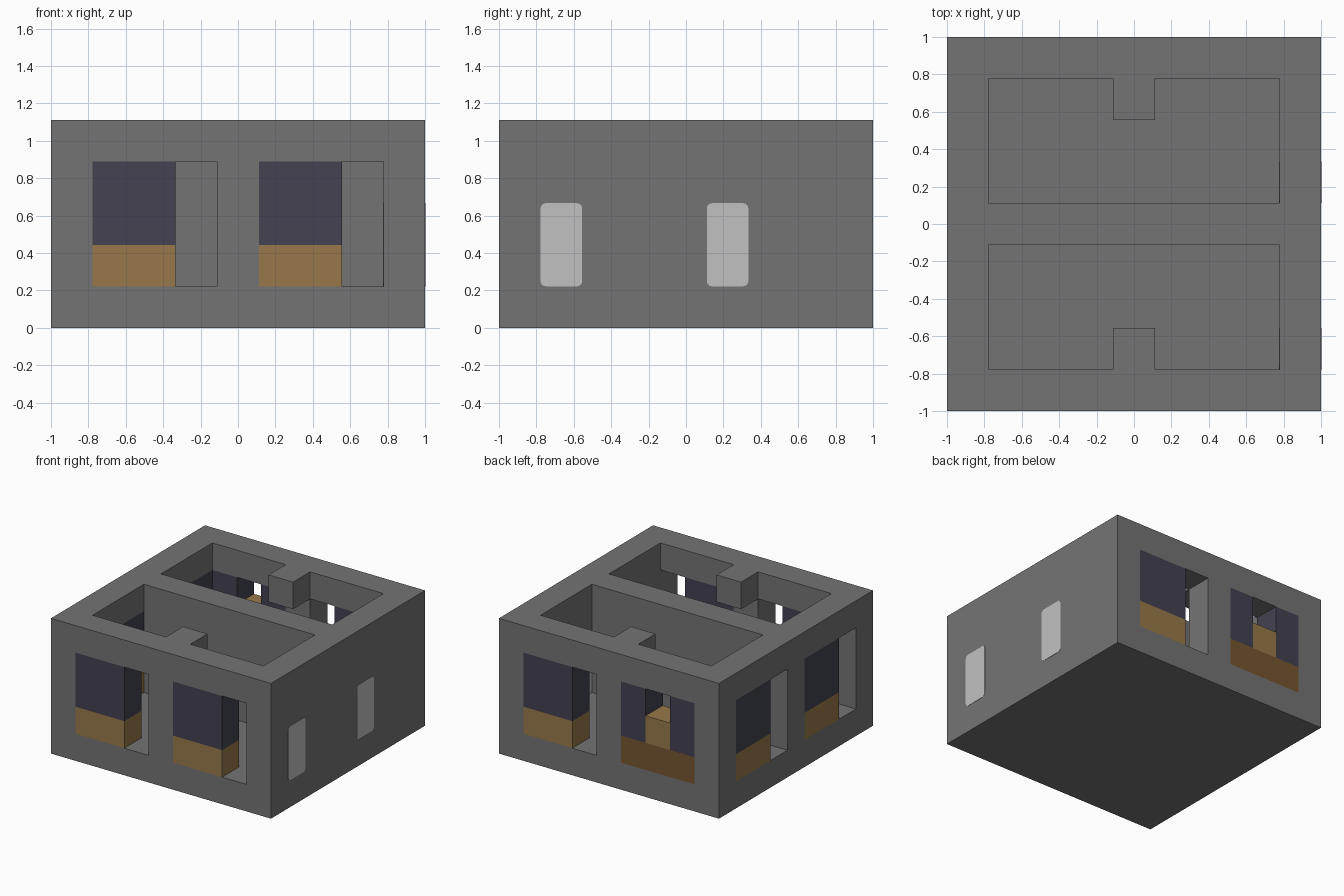
import bpy
import bmesh
from mathutils import Vector

default_cube = bpy.data.objects.get("Cube")
if default_cube:
    bpy.data.objects.remove(default_cube, do_unlink=True)

UNIT = 1 / 9  # the building is laid out on a block grid, 18 x 18 x 10 blocks


def srgb(channel):
    channel /= 255
    return channel / 12.92 if channel <= 0.04045 else ((channel + 0.055) / 1.055) ** 2.4


def make_material(name, red, green, blue):
    colour = (srgb(red), srgb(green), srgb(blue), 1)
    material = bpy.data.materials.new(name)
    material.use_nodes = True
    material.diffuse_color = colour
    shader = material.node_tree.nodes["Principled BSDF"]
    shader.inputs["Base Color"].default_value = colour
    shader.inputs["Roughness"].default_value = 0.9
    return material


STONE = make_material("stone grey", 116, 116, 116)
PALE = make_material("pale grey", 193, 193, 193)
TAN = make_material("tan wood", 152, 121, 74)
BROWN = make_material("dark brown wood", 118, 87, 49)
SLATE = make_material("slate blue", 67, 66, 81)


def box(name, xs, ys, zs, material, corner=0):
    """Box from ranges in grid units; corner rounds the edges running along x."""
    low, high = (Vector(p) * UNIT for p in zip(xs, ys, zs))
    bm = bmesh.new()
    bmesh.ops.create_cube(bm, size=1)
    for vert in bm.verts:
        vert.co = Vector(h if c > 0 else l for c, l, h in zip(vert.co, low, high))
    if corner:
        edges = [e for e in bm.edges
                 if abs(e.verts[0].co.x - e.verts[1].co.x) > 1e-5]
        bmesh.ops.bevel(bm, geom=edges, offset=corner * UNIT, segments=4,
                        profile=0.5, affect='EDGES')
    mesh = bpy.data.meshes.new(name)
    bm.to_mesh(mesh)
    bm.free()
    mesh.materials.append(material)
    obj = bpy.data.objects.new(name, mesh)
    bpy.context.collection.objects.link(obj)
    return obj


def cut(target, xs, ys, zs):
    """Subtract a box from the target and throw the cutter away."""
    cutter = box("cutter", xs, ys, zs, STONE)
    cutter.hide_render = True
    modifier = target.modifiers.new("cut", 'BOOLEAN')
    modifier.operation = 'DIFFERENCE'
    modifier.solver = 'EXACT'
    modifier.object = cutter
    bpy.context.view_layer.objects.active = target
    bpy.ops.object.modifier_apply(modifier=modifier.name)
    bpy.data.objects.remove(cutter, do_unlink=True)


# Stone shell with two open-topped rooms
shell = box("stone_shell", (-9, 9), (-9, 9), (0, 10), STONE)
cut(shell, (-7, 7), (-7, -1), (2, 11))
cut(shell, (-7, 7), (1, 7), (2, 11))

# Two wall openings on the front, back and -x sides
for span in ((-7, -1), (1, 7)):
    cut(shell, span, (-10, -6.5), (2, 8))
    cut(shell, span, (6.5, 10), (2, 8))
    cut(shell, (-10, -6.5), span, (2, 8))

# Short roof blocks jutting into each room
box("front_roof_block", (-1, 1), (-7, -5), (8, 10), STONE)
box("back_roof_block", (-1, 1), (5, 7), (8, 10), STONE)

# Infill blocks as thick as the wall: tan base with slate above
FRONT, BACK, SIDE = (-9, -7), (7, 9), (-9, -7)
infills = (
    ("front_infill_a", (-7, -3), FRONT),
    ("front_infill_b", (1, 5), FRONT),
    ("back_infill", (3, 7), BACK),
    ("side_infill_a", SIDE, (3, 7)),
    ("side_infill_b", SIDE, (-5, -1)),
)
for name, xs, ys in infills:
    box(name + "_base", xs, ys, (2, 4), TAN)
    box(name + "_top", xs, ys, (4, 8), SLATE)

# Back counter: dark base, slate posts and a raised tan block
box("counter_base", (-7, -1), BACK, (2, 4), BROWN)
box("counter_block", (-5, -3), BACK, (4, 6), TAN)
box("counter_post_a", (-7, -5), BACK, (4, 8), SLATE)
box("counter_post_b", (-3, -1), BACK, (4, 8), SLATE)

# Pale rounded panels on both faces of the +x wall
for label, ys in (("front", (-7, -5)), ("back", (1, 3))):
    box(label + "_panel_outer", (8.99, 9.02), ys, (2, 6), PALE, corner=0.25)
    box(label + "_panel_inner", (6.98, 7.01), ys, (2, 6), PALE, corner=0.25)
